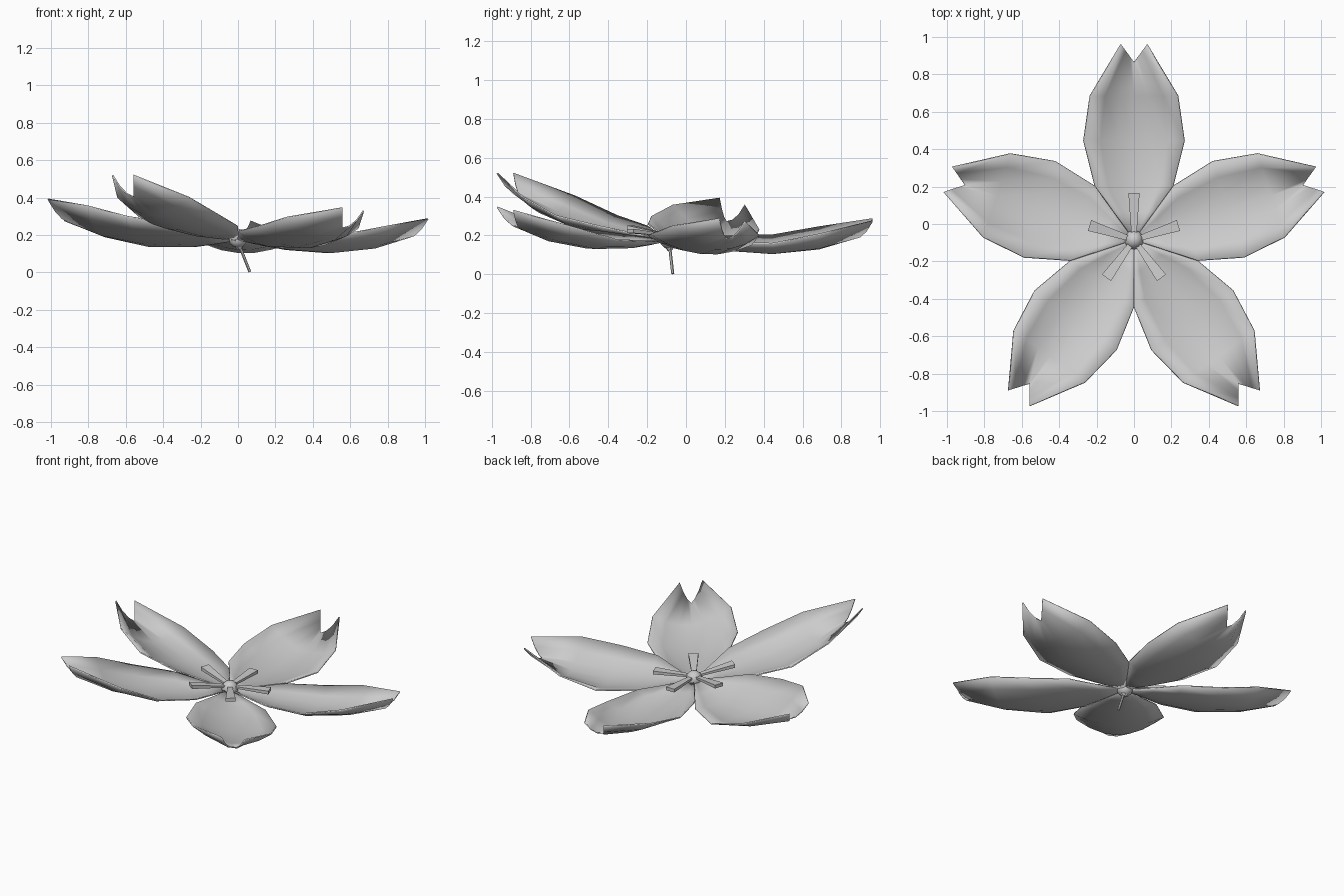
import bpy, bmesh
from math import radians, sin, cos
from mathutils import Matrix, Vector

if "Cube" in bpy.data.objects:
    bpy.data.objects.remove(bpy.data.objects["Cube"])

CX, CY = 0.0, -0.085          # flower centre
U = [-1, -0.67, -0.33, 0, 0.33, 0.67, 1]
# rows along a petal: distance at midline, distance at edge, half width, mid z, edge z
ROWS = [(0.02, 0.02, 0.014, 0.172, 0.175), (0.15, 0.15, 0.108, 0.147, 0.176),
        (0.29, 0.29, 0.21, 0.125, 0.18), (0.53, 0.53, 0.27, 0.108, 0.18),
        (0.77, 0.77, 0.235, 0.132, 0.225), (0.95, 1.045, 0.07, 0.185, 0.28)]


def make(name, bm, smooth=True):
    me = bpy.data.meshes.new(name)
    bmesh.ops.recalc_face_normals(bm, faces=bm.faces)
    bm.to_mesh(me)
    bm.free()
    ob = bpy.data.objects.new(name, me)
    bpy.context.collection.objects.link(ob)
    for p in me.polygons:
        p.use_smooth = smooth
    return ob


# Cupped, notched petal with its own lift and sideways roll
def petal(angle, lift, roll):
    bm = bmesh.new()
    d = Vector((cos(angle), sin(angle)))
    s = Vector((-d.y, d.x))
    grid = []
    for tm, te, hw, zm, ze in ROWS:
        row = []
        for u in U:
            t, w = tm + (te - tm) * abs(u), hw * u
            p = d * t + s * w
            z = zm + (ze - zm) * u * u + lift * t + roll * w
            row.append(bm.verts.new((CX + p.x, CY + p.y, z)))
        grid.append(row)
    for a, b in zip(grid, grid[1:]):
        for i in range(len(U) - 1):
            bm.faces.new((a[i], a[i + 1], b[i + 1], b[i]))
    ob = make("petal", bm)
    mod = ob.modifiers.new("thickness", "SOLIDIFY")
    mod.thickness = 0.008
    mod.offset = 0


# Flaring flat stamen
def stamen(angle):
    d = Vector((cos(angle), sin(angle), 0))
    s = Vector((-d.y, d.x, 0))
    bm = bmesh.new()
    ends = []
    for r, hw, hh in ((0.03, 0.014, 0.006), (0.25, 0.03, 0.011)):
        p = d * r
        c = Vector((CX + p.x, CY + p.y, 0.2 + 0.08 * r - 0.06 * p.x - 0.06 * p.y))
        ends.append([bm.verts.new(c + s * a * hw + Vector((0, 0, b * hh)))
                     for a, b in ((-1, -1), (1, -1), (1, 1), (-1, 1))])
    a, b = ends
    bm.faces.new(a)
    bm.faces.new(b)
    for i in range(4):
        j = (i + 1) % 4
        bm.faces.new((a[i], a[j], b[j], b[i]))
    make("stamen", bm, False)


# Tapered tube between two points
def cone(name, p, q, r1, r2, n):
    p, q = Vector(p), Vector(q)
    bm = bmesh.new()
    rot = (q - p).to_track_quat('Z', 'Y').to_matrix().to_4x4()
    bmesh.ops.create_cone(bm, cap_ends=True, segments=n, radius1=r1, radius2=r2,
                          depth=(q - p).length,
                          matrix=Matrix.Translation((p + q) / 2) @ rot)
    make(name, bm, False)


for k, (lift, roll) in enumerate([(0, 0.08), (0.09, 0.26), (0.23, 0), (0.055, -0.12), (0, -0.1)]):
    ang = radians(90 + 72 * k)
    petal(ang, lift, roll)
    stamen(ang)

# Centre bead
bm = bmesh.new()
bmesh.ops.create_uvsphere(bm, u_segments=10, v_segments=6, radius=0.052,
                          matrix=Matrix.Translation((CX, CY, 0.182)))
make("centre_bead", bm)

# Calyx and slanted stem
cone("calyx", (0.01, -0.083, 0.122), (0, CY, 0.175), 0.012, 0.05, 6)
cone("stem", (0.063, -0.068, 0.003), (0.005, -0.085, 0.15), 0.008, 0.008, 6)
